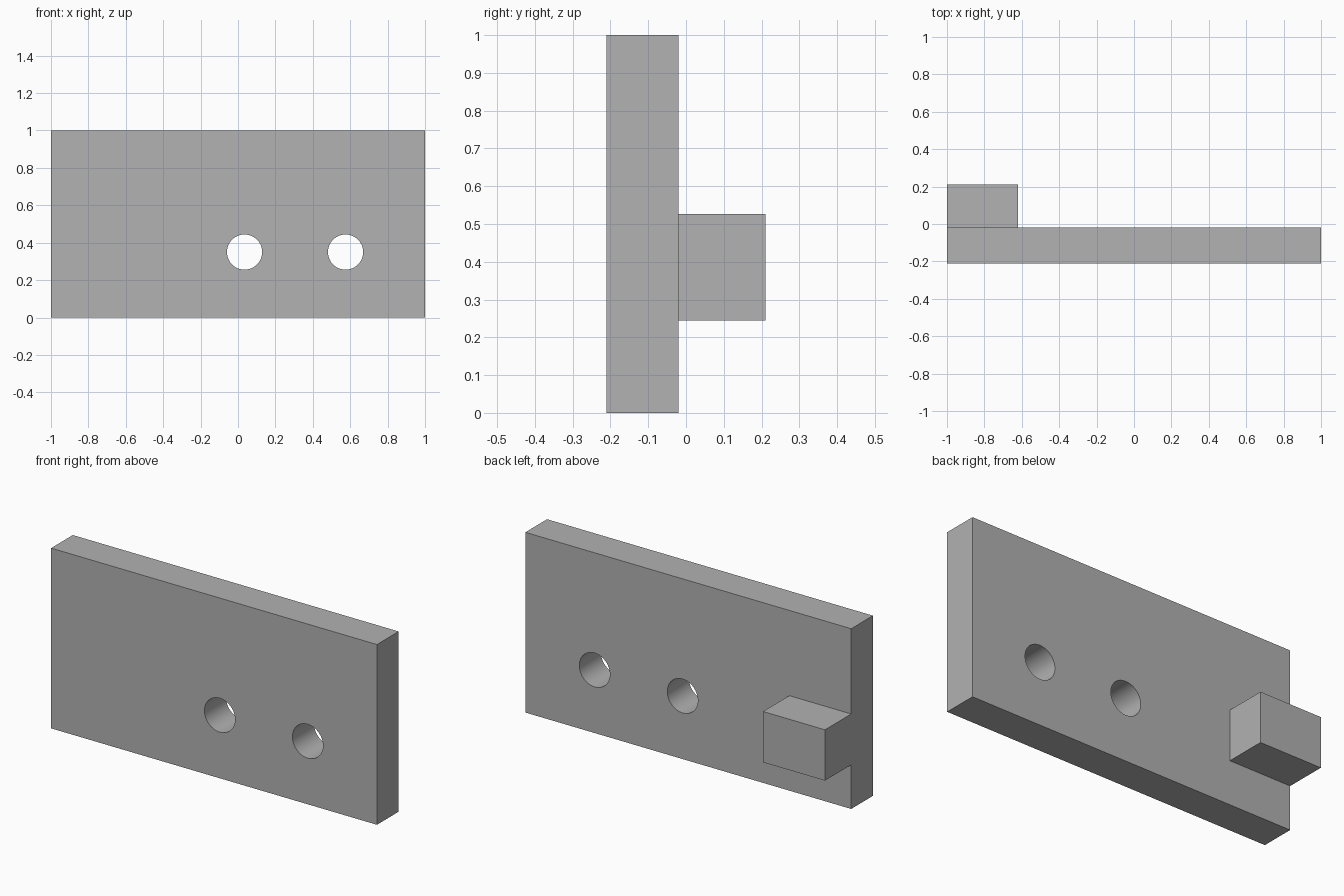
import bpy
import math

default = bpy.data.objects.get("Cube")
if default:
    bpy.data.objects.remove(default, do_unlink=True)

# Single grey material
grey = bpy.data.materials.new("plain_grey")
grey.use_nodes = True
colour = (0.445, 0.445, 0.445, 1)
grey.diffuse_color = colour
grey.node_tree.nodes["Principled BSDF"].inputs["Base Color"].default_value = colour


def box(name, low, high):
    """Axis-aligned box between two corners."""
    centre = [(a + b) / 2 for a, b in zip(low, high)]
    bpy.ops.mesh.primitive_cube_add(size=1, location=centre)
    obj = bpy.context.object
    obj.name = name
    obj.scale = [b - a for a, b in zip(low, high)]
    bpy.ops.object.transform_apply(location=True, rotation=False, scale=True)
    obj.data.materials.append(grey)
    return obj


def combine(target, tool, operation):
    """Apply a boolean and remove the tool object."""
    mod = target.modifiers.new(operation.lower(), "BOOLEAN")
    mod.operation = operation
    mod.solver = "EXACT"
    mod.object = tool
    bpy.context.view_layer.objects.active = target
    bpy.ops.object.modifier_apply(modifier=mod.name)
    bpy.data.objects.remove(tool, do_unlink=True)


# Plate with a block on its back, flush with the right end
plate = box("mounting_plate", (-1, -0.21, 0), (1, -0.02, 1))
block = box("back_block", (-1, -0.1, 0.245), (-0.62, 0.21, 0.527))
combine(plate, block, "UNION")

# Two round through holes
for x in (0.035, 0.575):
    bpy.ops.mesh.primitive_cylinder_add(
        vertices=64, radius=0.094, depth=0.6,
        location=(x, -0.115, 0.35), rotation=(math.pi / 2, 0, 0))
    cutter = bpy.context.object
    cutter.hide_render = True
    cutter.data.materials.append(grey)
    combine(plate, cutter, "DIFFERENCE")

# Smooth hole walls, sharp edges elsewhere
bpy.ops.object.select_all(action="DESELECT")
plate.select_set(True)
bpy.context.view_layer.objects.active = plate
bpy.ops.object.shade_smooth_by_angle(angle=math.radians(30))
